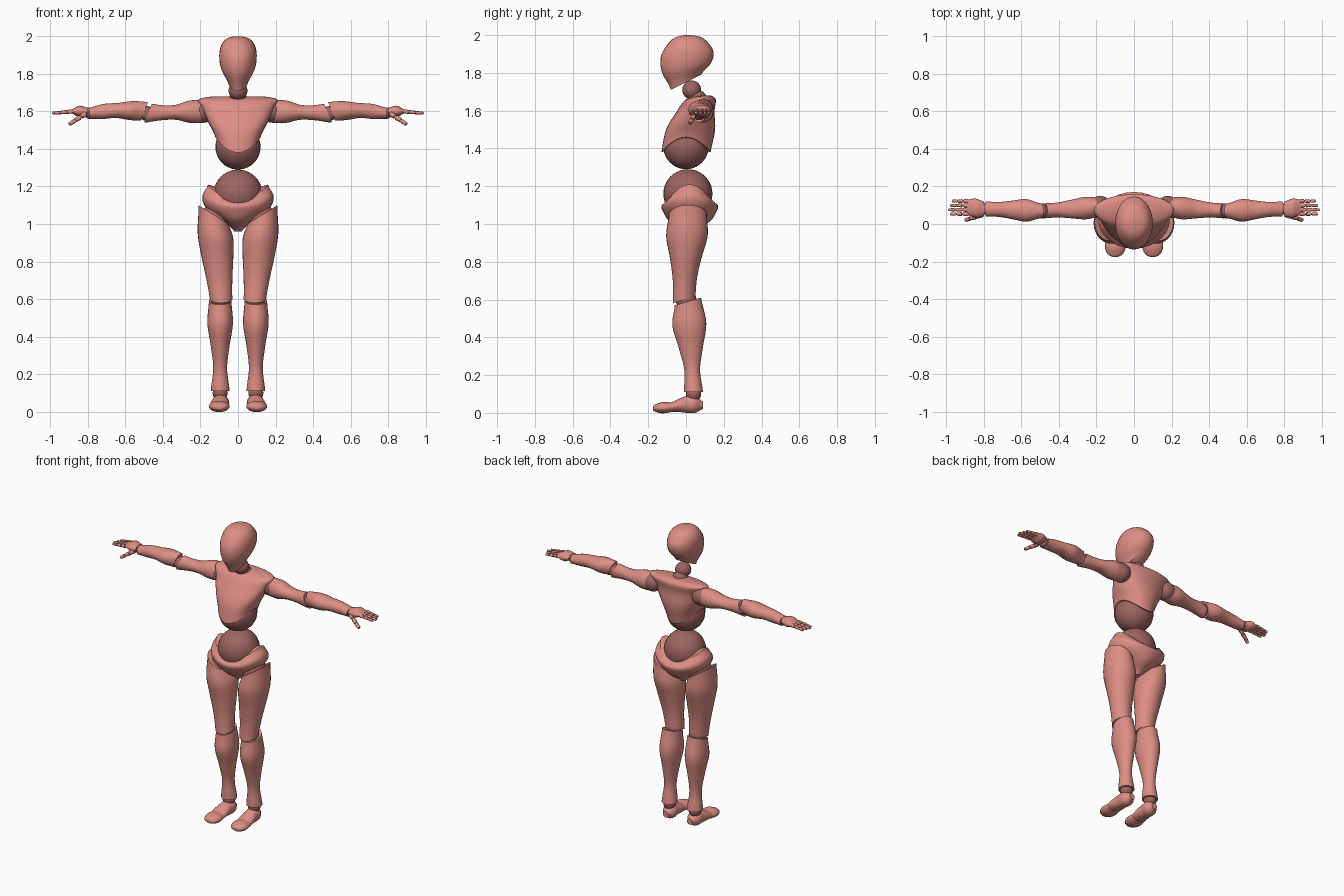
import bpy, bmesh
from math import sin, cos, tau, pi, radians
from mathutils import Vector, Matrix

cube = bpy.data.objects.get("Cube")
if cube:
    bpy.data.objects.remove(cube, do_unlink=True)


def make_material(name, red, green, blue):
    material = bpy.data.materials.new(name)
    material.use_nodes = True
    colour = (red, green, blue, 1)
    material.diffuse_color = colour
    shader = material.node_tree.nodes["Principled BSDF"]
    shader.inputs["Base Color"].default_value = colour
    return material


SALMON = make_material("salmon", .72, .27, .23)
DARK_SALMON = make_material("dark salmon", .34, .13, .12)
SEGMENTS = 28
RINGS = 20
SIDES = {"left": 1, "right": -1}
X, Y, Z = Matrix.Identity(3)
# Across, up and along directions of a part that runs along each axis
FRAMES = {"x": (Y, Z, X), "y": (X, Z, Y), "z": (X, Y, Z)}


def finish(bm, name, material, side):
    """Turn a mesh into a smooth object, mirrored for the right side."""
    bmesh.ops.scale(bm, vec=(side, 1, 1), verts=bm.verts)
    bmesh.ops.recalc_face_normals(bm, faces=bm.faces)
    mesh = bpy.data.meshes.new(name)
    bm.to_mesh(mesh)
    bm.free()
    mesh.materials.append(material)
    part = bpy.data.objects.new(name, mesh)
    bpy.context.collection.objects.link(part)
    bpy.ops.object.select_all(action="DESELECT")
    part.select_set(True)
    bpy.context.view_layer.objects.active = part
    bpy.ops.object.shade_smooth_by_angle(angle=radians(45))


def smooth_value(values, t):
    """Read an evenly spaced list of radii as a smooth curve."""
    last = len(values) - 1
    place = t * last
    i = min(int(place), last - 1)
    f = place - i
    before, after = max(i - 1, 0), min(i + 2, last)
    slope_in = (values[i + 1] - values[before]) / 2
    slope_out = (values[after] - values[i]) / 2
    rise = values[i + 1] - values[i]
    bend = 3 * rise - 2 * slope_in - slope_out
    twist = slope_in + slope_out - 2 * rise
    return values[i] + f * (slope_in + f * (bend + f * twist))


def loft(name, axis, start, end, widths, depths, side=1, dome=False, bow=0,
         start_tilt=0, start_arch=0, end_tilt=0, end_lean=0):
    """Sweep ovals from start to end; tilts and arches shape the cut rims."""
    start, end = Vector(start), Vector(end)
    across, up, along = FRAMES[axis]
    bm = bmesh.new()
    rings = []
    for step in range(RINGS + 1):
        t = step / RINGS
        travel = sin(t * pi / 2) if dome else t
        centre = start.lerp(end, travel) + up * bow * sin(pi * t)
        width, depth = smooth_value(widths, t), smooth_value(depths, t)
        near_start, near_end = (1 - t) ** 2, t ** 4
        ring = []
        for j in range(SEGMENTS):
            c, s = cos(tau * j / SEGMENTS), sin(tau * j / SEGMENTS)
            shift = near_start * (start_tilt * s + start_arch * s * s)
            shift += near_end * (end_tilt * s + end_lean * c)
            point = centre + across * width * c + up * depth * s + along * shift
            ring.append(bm.verts.new(point))
        rings.append(ring)
    for low, high in zip(rings, rings[1:]):
        for j in range(SEGMENTS):
            bm.faces.new((low[j - 1], low[j], high[j], high[j - 1]))
    for rim in (rings[0], rings[-1]):
        middle = bm.verts.new(sum((v.co for v in rim), Vector()) / SEGMENTS)
        for j in range(SEGMENTS):
            bm.faces.new((rim[j - 1], rim[j], middle))
    finish(bm, name, SALMON, side)


def ball(name, centre, radius, side=1):
    bm = bmesh.new()
    bmesh.ops.create_uvsphere(bm, u_segments=SEGMENTS, v_segments=RINGS,
                              radius=radius, matrix=Matrix.Translation(centre))
    finish(bm, name, DARK_SALMON, side)


def digit(name, start, end, radius, side):
    """Three tapered bones in a row from knuckle to tip."""
    start, end = Vector(start), Vector(end)
    way = end - start
    turn = way.to_track_quat("Z", "Y").to_matrix().to_4x4()
    for i, bone in enumerate(("base", "middle", "tip")):
        centre = start + way * (i + .5) / 3
        thick = radius * (1 - i / 8)
        bm = bmesh.new()
        bmesh.ops.create_cone(bm, cap_ends=True, segments=12, radius1=thick,
                              radius2=thick * .8, depth=way.length / 3,
                              matrix=Matrix.Translation(centre) @ turn)
        rims = [e for e in bm.edges if any(len(f.verts) > 4 for f in e.link_faces)]
        bmesh.ops.bevel(bm, geom=rims, offset=thick / 3, segments=2, affect="EDGES")
        finish(bm, f"{name}_{bone}", SALMON, side)


# Head, neck and trunk
loft("head", "z", start=(0, 0, 1.75), end=(0, .01, 2), dome=True, start_tilt=.04,
     widths=(.05, .09, .1, .09, .06, .01), depths=(.08, .13, .14, .11, .07, .01))
ball("neck_ball", (0, .03, 1.71), radius=.05)
ball("neck_base", (0, .06, 1.66), radius=.05)
loft("chest", "z", start=(0, 0, 1.46), end=(0, .1, 1.68), dome=True, bow=-.02,
     widths=(.12, .16, .19, .21, .12), depths=(.13, .13, .1, .08, .03),
     start_arch=-.08)
ball("belly_ball", (0, 0, 1.41), radius=.12)
ball("waist_ball", (0, .01, 1.16), radius=.13)
loft("pelvis", "z", start=(0, .02, 1.21), end=(0, .02, .96), start_arch=-.09,
     widths=(.16, .19, .17, .09, .02), depths=(.12, .15, .14, .11, .03))

for label, side in SIDES.items():
    # Arm
    ball(label + "_shoulder_ball", (.18, .09, 1.6), radius=.06, side=side)
    loft(label + "_upper_arm", "x", start=(.18, .09, 1.6), end=(.48, .07, 1.59),
         widths=(.05, .06, .05, .04, .04), depths=(.06, .06, .04, .04, .05),
         start_tilt=.01, end_tilt=-.02, side=side)
    ball(label + "_elbow_ball", (.49, .07, 1.59), radius=.04, side=side)
    loft(label + "_forearm", "x", start=(.5, .07, 1.6), end=(.79, .08, 1.59),
         widths=(.04, .06, .05, .04, .04), depths=(.05, .05, .04, .04, .03),
         bow=.01, start_tilt=-.02, side=side)

    # Hand
    ball(label + "_wrist_ball", (.79, .08, 1.59), radius=.03, side=side)
    loft(label + "_palm", "x", start=(.8, .08, 1.6), end=(.89, .09, 1.6),
         widths=(.04, .05, .04), depths=(.02, .03, .01), side=side)
    for i, finger in enumerate(("index", "middle", "ring", "little")):
        y = .053 + i * .023
        reach = .99 - abs(i - 1) * .01
        digit(f"{label}_{finger}_finger", (.88, y, 1.6), (reach, y, 1.59),
              radius=.012, side=side)
    digit(label + "_thumb", (.81, .05, 1.59), (.9, .02, 1.53), radius=.016, side=side)

    # Leg
    ball(label + "_hip_ball", (.12, .01, 1.03), radius=.08, side=side)
    loft(label + "_thigh", "z", start=(.09, -.01, .6), end=(.13, .01, 1.05),
         widths=(.06, .07, .085, .095, .08), depths=(.06, .065, .085, .11, .1),
         start_tilt=.02, end_lean=.05, side=side)
    ball(label + "_knee_ball", (.09, 0, .6), radius=.055, side=side)
    loft(label + "_shin", "z", start=(.095, .04, .11), end=(.095, .01, .59),
         widths=(.05, .037, .05, .068, .06), depths=(.05, .042, .065, .09, .07),
         end_tilt=.02, side=side)

    # Foot
    ball(label + "_ankle_ball", (.095, .04, .1), radius=.04, side=side)
    loft(label + "_foot", "y", start=(.09, .09, .04), end=(.1, -.08, .03), bow=.01,
         widths=(.02, .045, .045, .05, .05), depths=(.02, .045, .045, .035, .025),
         side=side)
    loft(label + "_toes", "y", start=(.1, -.07, .03), end=(.1, -.175, .025),
         dome=True, widths=(.05, .055, .04, .01), depths=(.025, .03, .02, .01),
         side=side)
